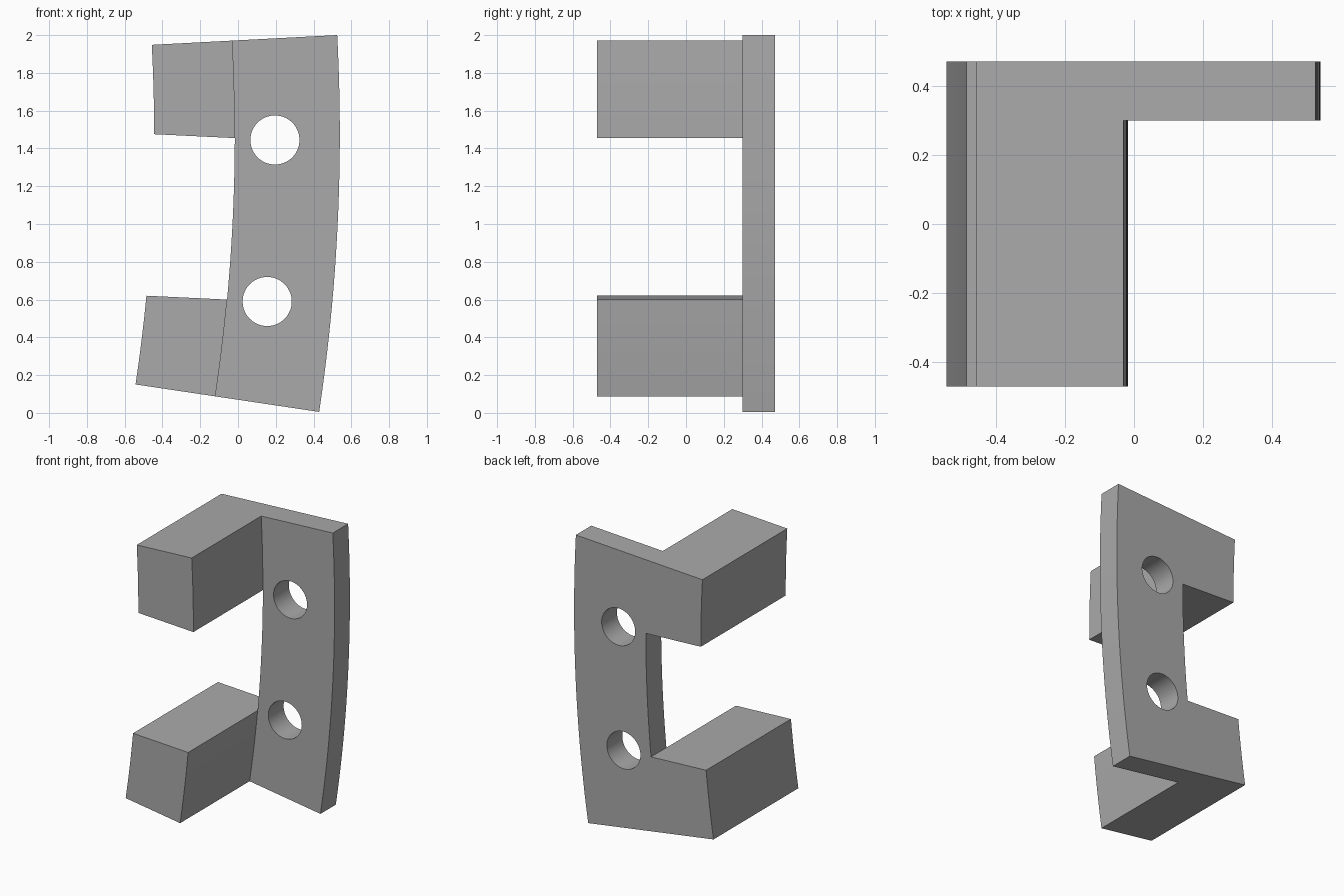
import bpy, bmesh, math
from mathutils import Matrix, Vector

cube = bpy.data.objects.get("Cube")
if cube:
    bpy.data.objects.remove(cube, do_unlink=True)

# Shared dimensions: concentric arcs around a far centre, tilted slightly
CENTRE = Vector((-9.411, 0, 1.476))
TILT = math.radians(-2.74)
HALF = math.radians(5.76)
R_BLOCK, R_INNER, R_OUTER = 8.967, 9.394, 9.95
NOTCH = 0.428                      # half gap between blocks, also hole offset
R_HOLE, HOLE_AT = 0.13, 9.597
BACK, PLATE_FRONT, BLOCK_FRONT = 0.47, 0.30, -0.47


def place(u, v, y):
    c, s = math.cos(TILT), math.sin(TILT)
    return CENTRE + Vector((u * c - v * s, y, u * s + v * c))


def arc(bm, radius, start, end, steps):
    angles = [start + (end - start) * i / steps for i in range(steps + 1)]
    return [bm.verts.new(place(radius * math.cos(a), radius * math.sin(a), BACK))
            for a in angles]


def extrude(bm, faces, dist):
    out = bmesh.ops.extrude_face_region(bm, geom=faces)["geom"]
    bmesh.ops.delete(bm, geom=[f for f in faces if f.is_valid], context="FACES_ONLY")
    verts = [g for g in out if isinstance(g, bmesh.types.BMVert)]
    bmesh.ops.translate(bm, verts=verts, vec=(0, dist, 0))
    return [g for g in out if isinstance(g, bmesh.types.BMFace)]


# Outline of the plate and both arms on the back plane
bm = bmesh.new()
a_in = math.asin(NOTCH / R_INNER)
a_block = math.asin(NOTCH / R_BLOCK)
low = arc(bm, R_INNER, -HALF, -a_in, 8)
mid = arc(bm, R_INNER, -a_in, a_in, 12)
high = arc(bm, R_INNER, a_in, HALF, 8)
bmesh.ops.remove_doubles(bm, verts=[low[-1], mid[0]], dist=1e-4)
low[-1] = mid[0] if mid[0].is_valid else low[-1]
mid[0] = low[-1]
bmesh.ops.remove_doubles(bm, verts=[mid[-1], high[0]], dist=1e-4)
high[0] = mid[-1] if mid[-1].is_valid else high[0]
mid[-1] = high[0]
outer = arc(bm, R_OUTER, -HALF, HALF, 28)
strip = bm.faces.new(low + mid[1:] + high[1:] + outer[::-1])
arms = [bm.faces.new(low[::-1] + arc(bm, R_BLOCK, -HALF, -a_block, 8)),
        bm.faces.new(high[::-1] + arc(bm, R_BLOCK, a_block, HALF, 8))]

# Thicken the plate, then pull only the arms forward
back = bmesh.ops.duplicate(bm, geom=[strip] + arms)["geom"]
front = extrude(bm, [strip] + arms, PLATE_FRONT - BACK)
limit = place(R_INNER, 0, 0)
arm_faces = sorted(front, key=lambda f: f.calc_area())[:2]
extrude(bm, arm_faces, BLOCK_FRONT - PLATE_FRONT)
bmesh.ops.remove_doubles(bm, verts=bm.verts, dist=1e-4)
bmesh.ops.dissolve_limit(bm, angle_limit=0.001, verts=bm.verts, edges=bm.edges)
bmesh.ops.recalc_face_normals(bm, faces=bm.faces)
mesh = bpy.data.meshes.new("curved_bracket")
bm.to_mesh(mesh)
bm.free()
bracket = bpy.data.objects.new("curved_bracket", mesh)
bpy.context.collection.objects.link(bracket)

# Plain grey finish
grey = bpy.data.materials.new("plain_grey")
grey.use_nodes = True
colour = (0.4, 0.4, 0.4, 1)
grey.diffuse_color = colour
grey.node_tree.nodes["Principled BSDF"].inputs["Base Color"].default_value = colour
mesh.materials.append(grey)

# Two bolt holes through the plate
for side in (-1, 1):
    bpy.ops.mesh.primitive_cylinder_add(
        vertices=64, radius=R_HOLE, depth=0.6,
        location=place(HOLE_AT, side * NOTCH, 0.4), rotation=(math.pi / 2, 0, 0))
    cutter = bpy.context.object
    cutter.name = "hole_cutter"
    cutter.hide_render = True
    cutter.data.materials.append(grey)
    mod = bracket.modifiers.new("bolt_hole", "BOOLEAN")
    mod.operation, mod.solver, mod.object = "DIFFERENCE", "EXACT", cutter
    bpy.context.view_layer.objects.active = bracket
    bpy.ops.object.modifier_apply(modifier=mod.name)
    bpy.data.objects.remove(cutter, do_unlink=True)

# Smooth curves with crisp edges
bpy.ops.object.select_all(action="DESELECT")
bracket.select_set(True)
bpy.context.view_layer.objects.active = bracket
bpy.ops.object.shade_smooth_by_angle(angle=math.radians(30))
